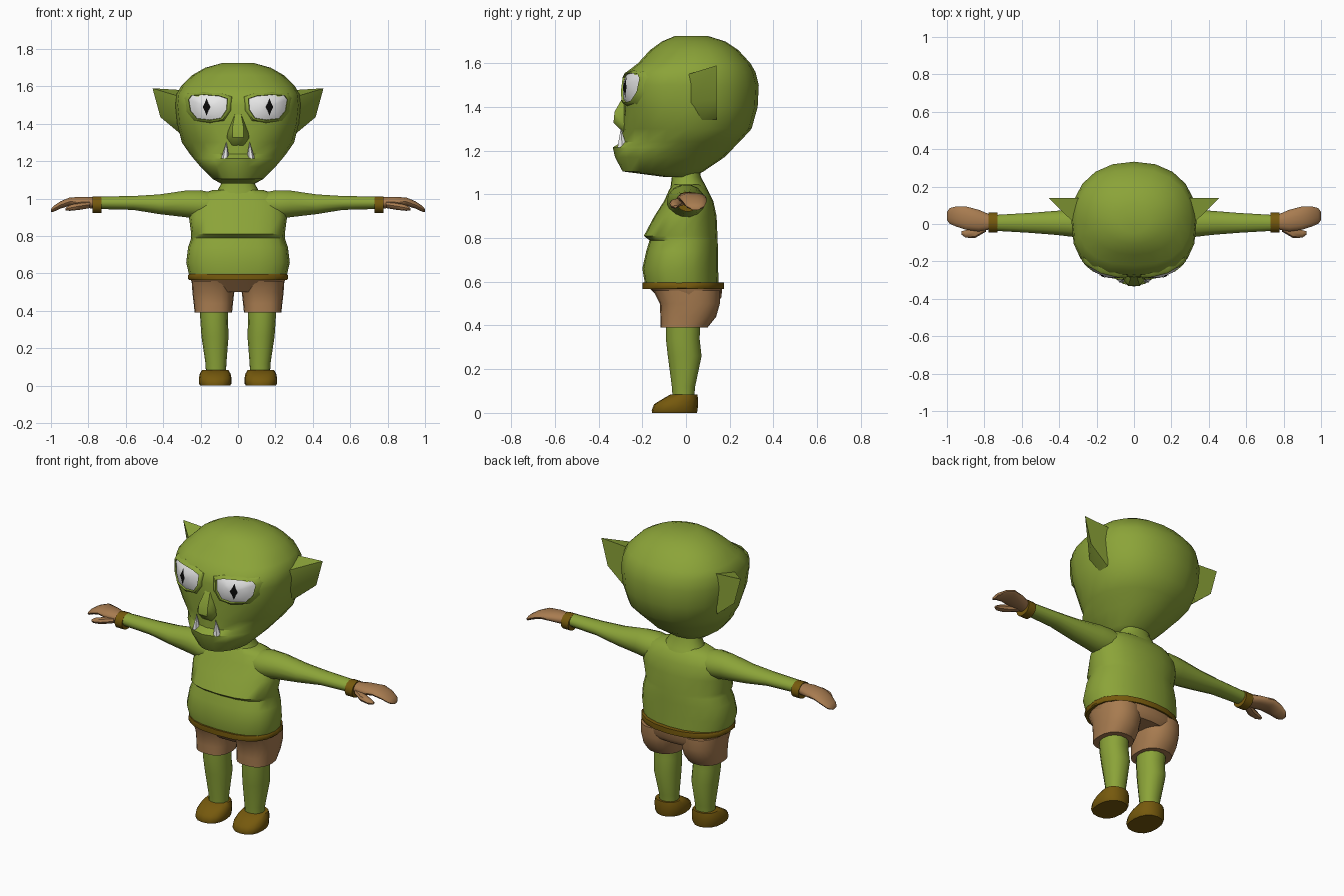
import bpy
import bmesh
from math import cos, sin, tau
from mathutils import Vector
from mathutils.bvhtree import BVHTree

if "Cube" in bpy.data.objects:
    bpy.data.objects.remove(bpy.data.objects["Cube"], do_unlink=True)


def material(name, red, green, blue):
    mat = bpy.data.materials.new(name)
    mat.use_nodes = True
    mat.diffuse_color = (red, green, blue, 1)
    shader = mat.node_tree.nodes["Principled BSDF"]
    shader.inputs["Base Color"].default_value = (red, green, blue, 1)
    shader.inputs["Roughness"].default_value = 0.8
    return mat


green = material("green skin", 0.26, 0.37, 0.04)
tan = material("tan cloth", 0.39, 0.2, 0.08)
brown = material("dark brown leather", 0.18, 0.1, 0.004)
white = material("white", 0.8, 0.8, 0.8)
black = material("black", 0.003, 0.003, 0.003)


def finish(name, bm, mat, mirrored=False, fix_normals=True):
    """Turn a bmesh into a shaded object, optionally mirrored across x."""
    if fix_normals:
        bmesh.ops.recalc_face_normals(bm, faces=bm.faces[:])
    mesh = bpy.data.meshes.new(name)
    bm.to_mesh(mesh)
    bm.free()
    mesh.materials.append(mat)
    obj = bpy.data.objects.new(name, mesh)
    bpy.context.collection.objects.link(obj)
    if mirrored:
        obj.modifiers.new("Mirror", "MIRROR").use_mirror_merge = False
    bpy.ops.object.select_all(action="DESELECT")
    obj.select_set(True)
    bpy.context.view_layer.objects.active = obj
    bpy.ops.object.shade_smooth_by_angle(angle=0.75)
    return obj


def bridge(bm, first, second):
    count = len(first)
    for i in range(count):
        j = (i + 1) % count
        bm.faces.new((first[i], first[j], second[j], second[i]))


def loft(name, sections, mat, mirrored=False):
    """Skin a list of closed cross-sections and cap both ends."""
    bm = bmesh.new()
    rings = [[bm.verts.new(p) for p in section] for section in sections]
    for lower, upper in zip(rings, rings[1:]):
        bridge(bm, lower, upper)
    bm.faces.new(rings[0])
    bm.faces.new(rings[-1])
    return finish(name, bm, mat, mirrored)


def signed_power(value, exponent):
    return abs(value) ** exponent * (1 if value >= 0 else -1)


def level(z, half_width, front, back, squareness=2.4, x=0, sides=20):
    """Horizontal section; only the front half uses the squareness."""
    middle, depth = (front + back) / 2, (back - front) / 2
    points = []
    for i in range(sides):
        c, s = cos(tau * i / sides), sin(tau * i / sides)
        power = 2 / (squareness if s < 0 else 2.2)
        points.append((x + half_width * signed_power(c, power),
                       middle + depth * signed_power(s, power), z))
    return points


def upright(x, z, half_height, y, half_depth, sides=14):
    """Oval section across a limb that runs along x."""
    return [(x, y + half_depth * cos(tau * i / sides),
             z + half_height * sin(tau * i / sides)) for i in range(sides)]


def hull(name, points, mat, mirrored=False):
    bm = bmesh.new()
    for p in points:
        bm.verts.new(p)
    result = bmesh.ops.convex_hull(bm, input=bm.verts[:])
    loose = [v for v in result["geom_interior"] if isinstance(v, bmesh.types.BMVert)]
    bmesh.ops.delete(bm, geom=loose, context="VERTS")
    return finish(name, bm, mat, mirrored)


# Head: broad boxy brow, narrow protruding jaw
head = loft("head", [level(*row) for row in (
    (1.08, .09, -.1, .03, 2), (1.105, .135, -.29, .08, 2),
    (1.17, .2, -.325, .176, 1.8), (1.215, .238, -.335, .22, 1.7),
    (1.24, .258, -.295, .245, 1.8), (1.3, .3, -.29, .3, 2),
    (1.4, .325, -.288, .328, 2.5), (1.5, .335, -.285, .333, 2.7),
    (1.56, .328, -.272, .318, 2.7), (1.6, .305, -.22, .295, 2.5),
    (1.66, .245, -.165, .24, 2.2), (1.7, .175, -.11, .18, 2),
    (1.725, .085, -.05, .1, 2))], green)
head_tree = BVHTree.FromPolygons([v.co for v in head.data.vertices],
                                 [p.vertices for p in head.data.polygons])


def face_patch(name, outline, centre, steps, mat, filled=True):
    """Layered patch following the face; steps are (scale, lift) pairs."""
    bm = bmesh.new()
    rings = []
    for scale, lift in steps:
        ring = []
        for dx, dz in outline:
            x, z = centre[0] + dx * scale, centre[1] + dz * scale
            hit = head_tree.ray_cast(Vector((x, -1, z)), Vector((0, 1, 0)))[0]
            ring.append(bm.verts.new((x, hit.y - lift, z)))
        rings.append(ring)
    for outer, inner in zip(rings, rings[1:]):
        bridge(bm, outer, inner)
    if filled:
        bm.faces.new(rings[-1])
    return finish(name, bm, mat, mirrored=True, fix_normals=False)


# Eyes: lid rims, whites and slit pupils
eye_centre = (.16, 1.49)
eye_outline = [(-.105, .045), (-.1, -.015), (-.07, -.06), (-.01, -.07), (.06, -.062),
               (.095, -.02), (.105, .04), (.09, .062), (.02, .066), (-.06, .06)]
face_patch("eyelids", eye_outline, eye_centre,
           [(1.22, 0), (1.12, .014), (1, .017), (.97, .002)], green, filled=False)
face_patch("eyes", eye_outline, eye_centre,
           [(1, .004), (.8, .009), (.5, .013), (.2, .014)], white)
face_patch("pupils", [(0, .048), (-.01, .02), (-.021, 0), (-.01, -.02),
                      (0, -.048), (.01, -.02), (.021, 0), (.01, .02)],
           (.168, 1.49), [(1, .018), (.5, .019)], black)

# Nose
hull("nose", [(side * x, y, z) for side in (1, -1) for x, y, z in (
    (.015, -.28, 1.46), (.03, -.327, 1.378), (.03, -.332, 1.328), (.06, -.295, 1.33),
    (.03, -.29, 1.285), (.04, -.255, 1.42), (.05, -.25, 1.3))], green)

# Tusks rising from the lower lip
hull("tusks", [(.068 + .022 * cos(tau * i / 6), -.292 + .025 * sin(tau * i / 6), 1.215)
               for i in range(6)] + [(.062, -.298, 1.305)], white, True)

# Ears: flat-backed fins swept outward
hull("ears", [(.457, .14, 1.59), (.415, .14, 1.436), (.3, .14, 1.34), (.29, .14, 1.58),
              (.325, .01, 1.55), (.325, .02, 1.42), (.3, .07, 1.34)], green, True)

# Neck and shirt
loft("neck", [level(*row) for row in (
    (.99, .14, -.08, .115), (1.04, .112, -.07, .09), (1.08, .09, -.065, .068),
    (1.14, .085, -.06, .06))], green)
loft("shirt", [level(*row, 2.6) for row in (
    (.575, .258, -.185, .15), (.66, .277, -.2, .147), (.74, .267, -.182, .146),
    (.79, .25, -.167, .145), (.81, .25, -.193, .144), (.9, .262, -.145, .14),
    (.97, .25, -.1, .125), (1.02, .21, -.078, .1), (1.045, .14, -.06, .07))], green)
loft("belt", [level(z, w, -.2, .174, 2.6) for z, w in (
    (.566, .262), (.572, .268), (.59, .268), (.597, .262))], brown)

# Sleeves, cuffs and mitten hands
loft("sleeves", [upright(*row) for row in (
    (.12, .965, .065, 0, .08), (.2, .967, .08, 0, .088), (.28, .972, .073, .003, .077),
    (.42, .97, .054, .006, .064), (.56, .977, .038, .006, .053),
    (.75, .978, .034, .006, .042))], green, True)
loft("cuffs", [upright(x, .967, .046, .008, .053) for x in (.73, .778)], brown, True)
loft("hands", [upright(*row) for row in (
    (.765, .976, .032, .01, .038), (.83, .982, .028, .018, .058),
    (.9, .984, .023, .032, .062), (.95, .966, .02, .04, .054),
    (.985, .946, .016, .043, .042), (1, .936, .008, .043, .022))], tan, True)
loft("thumbs", [upright(*row, 8) for row in (
    (.79, .968, .018, -.015, .025), (.85, .96, .02, -.047, .028),
    (.9, .95, .015, -.053, .02), (.922, .944, .006, -.048, .009))], tan, True)

# Shorts: seat and two leg tubes
loft("shorts_seat", [level(*row, 2.6) for row in (
    (.5, .225, -.1, .14), (.53, .243, -.128, .163), (.585, .256, -.18, .165))], tan)
loft("shorts_legs", [level(*row, 2.6, .132) for row in (
    (.39, .1, -.116, .098), (.44, .105, -.117, .138), (.5, .112, -.12, .155),
    (.56, .115, -.15, .155))], tan, True)

# Legs and shoes
loft("legs", [level(z, w, front, back, 2.1, x, 14) for z, w, front, back, x in (
    (.06, .053, -.062, .038, .118), (.12, .056, -.066, .043, .118),
    (.26, .072, -.085, .073, .123), (.34, .074, -.094, .064, .127),
    (.45, .076, -.095, .07, .13))], green, True)
loft("shoes", [level(*row, 2.5, .122, 16) for row in (
    (0, .08, -.155, .05), (.012, .087, -.157, .053), (.04, .087, -.146, .055),
    (.065, .082, -.105, .055), (.085, .07, -.07, .052))], brown, True)
